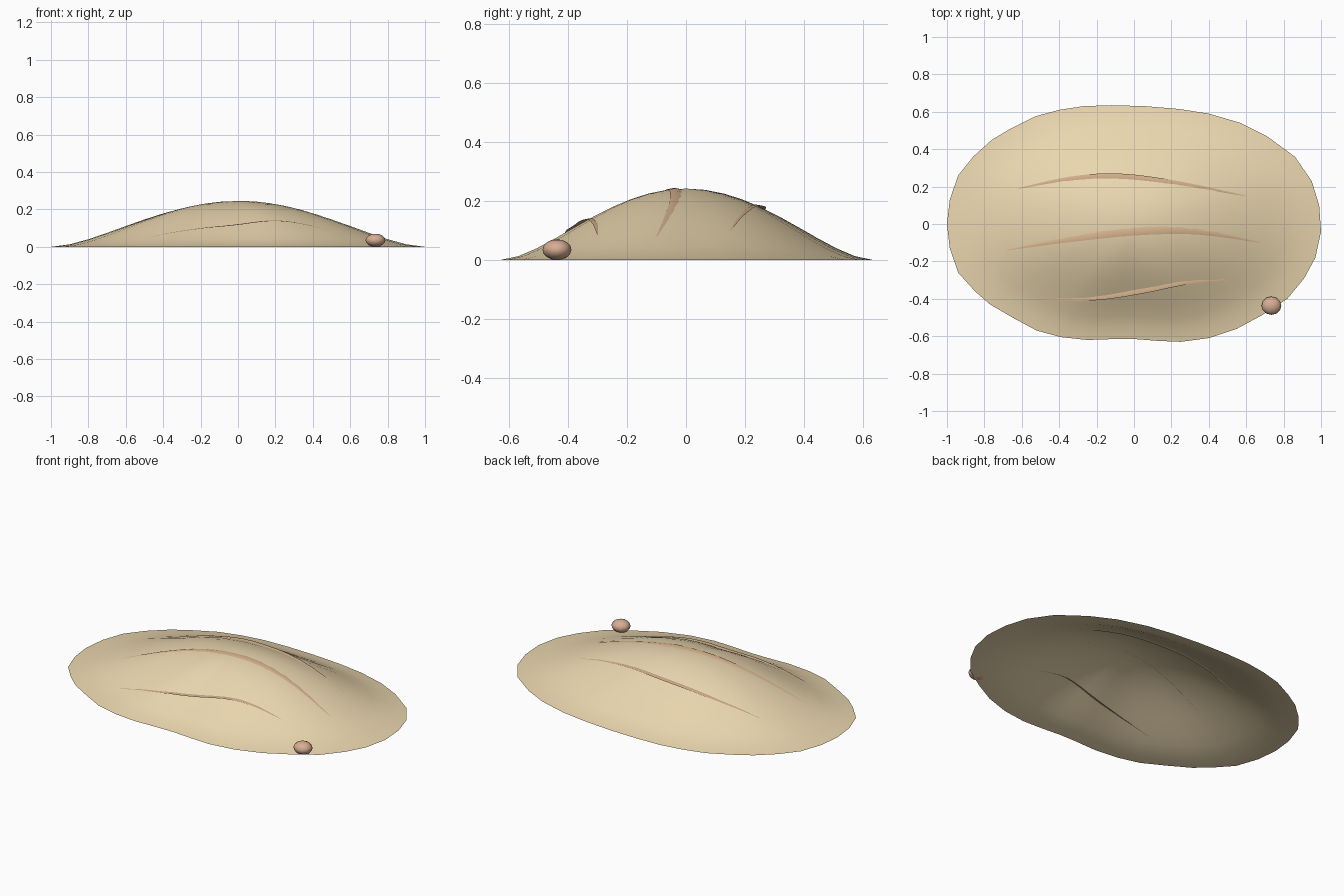
import bpy, bmesh, math
from mathutils import Vector
from mathutils.bvhtree import BVHTree

if "Cube" in bpy.data.objects:
    bpy.data.objects.remove(bpy.data.objects["Cube"])


def material(name, rgb):
    m = bpy.data.materials.new(name)
    m.diffuse_color = (*rgb, 1)
    m.use_nodes = True
    m.node_tree.nodes["Principled BSDF"].inputs["Base Color"].default_value = m.diffuse_color
    return m


def finish(bm, name, mat):
    bmesh.ops.recalc_face_normals(bm, faces=bm.faces)
    me = bpy.data.meshes.new(name)
    bm.to_mesh(me)
    bm.free()
    me.materials.append(mat)
    for p in me.polygons:
        p.use_smooth = True
    ob = bpy.data.objects.new(name, me)
    bpy.context.collection.objects.link(ob)
    return ob


sand = material("sand", (0.83, 0.68, 0.43))
ridge_mat = material("ridge_sand", (0.70, 0.47, 0.28))
stone = material("stone", (0.68, 0.42, 0.29))

# Mound: open shell of concentric rings shrinking from the outline
outline = [(1, -.04), (.99, .1), (.95, .23), (.86, .36), (.71, .47), (.57, .54),
           (.4, .59), (.24, .615), (.06, .63), (-.12, .635), (-.27, .63),
           (-.4, .61), (-.53, .575), (-.66, .51), (-.76, .45), (-.86, .36),
           (-.94, .26), (-.985, .13), (-1, 0), (-.985, -.13), (-.94, -.26),
           (-.85, -.36), (-.77, -.43), (-.65, -.5), (-.52, -.57), (-.39, -.605),
           (-.25, -.62), (-.1, -.615), (0, -.615), (.13, -.625), (.25, -.63),
           (.4, -.61), (.55, -.56), (.68, -.49), (.82, -.4), (.91, -.29), (.97, -.18)]
bm = bmesh.new()
rings = []
for k in range(1, 11):
    r = k / 10
    z = 0.242 * (1 - r * r) ** 1.75
    rings.append([bm.verts.new((x * r, y * r, z)) for x, y in outline])
top = bm.verts.new((0, 0, 0.242))
n = len(outline)
for i in range(n):
    j = (i + 1) % n
    bm.faces.new((top, rings[0][i], rings[0][j]))
    for a, b in zip(rings, rings[1:]):
        bm.faces.new((a[i], b[i], b[j], a[j]))
bmesh.ops.recalc_face_normals(bm, faces=bm.faces)
if top.normal.z < 0:
    bmesh.ops.reverse_faces(bm, faces=bm.faces)
tree = BVHTree.FromBMesh(bm)
finish(bm, "sand_mound", sand)


# Wind ridges: thin tapered crests laid level on the mound
def ridge(name, pts, half_width, steps=16):
    bm = bmesh.new()
    rows = []
    for s in range(steps + 1):
        t = s / steps
        f = t * (len(pts) - 1)
        i = min(int(f), len(pts) - 2)
        u = f - i
        p = [Vector(pts[max(0, min(len(pts) - 1, i + d))]) for d in (-1, 0, 1, 2)]
        q = 0.5 * (2 * p[1] + (p[2] - p[0]) * u
                   + (2 * p[0] - 5 * p[1] + 4 * p[2] - p[3]) * u * u
                   + (3 * p[1] - p[0] - 3 * p[2] + p[3]) * u ** 3)
        z = tree.ray_cast(Vector((q.x, q.y, 1)), Vector((0, 0, -1)))[0].z
        w = half_width * max(0.06, math.sin(math.pi * t))
        rows.append([bm.verts.new((q.x, q.y + d * w, z + h)) for d, h in
                     ((-1, 0.001), (0, 0.001 + w * 0.2), (1, 0.001))])
    for a, b in zip(rows, rows[1:]):
        for k in range(2):
            bm.faces.new((a[k], b[k], b[k + 1], a[k + 1]))
    return finish(bm, name, ridge_mat)


ridge("back_ridge", [(-.62, .19), (-.35, .238), (-.08, .25), (.25, .213), (.6, .15)], .02)
ridge("middle_ridge", [(-.68, -.14), (-.35, -.082), (0, -.04), (.33, -.04), (.68, -.1)], .022)
ridge("front_ridge", [(-.5, -.405), (-.22, -.395), (.03, -.355), (.28, -.31), (.5, -.3)], .02)

# Pebble near the edge
bm = bmesh.new()
bmesh.ops.create_uvsphere(bm, u_segments=12, v_segments=8, radius=1)
for v in bm.verts:
    v.co = (0.735 + v.co.x * .053, -.437 + v.co.y * .049, .035 + v.co.z * .035)
finish(bm, "pebble", stone)
